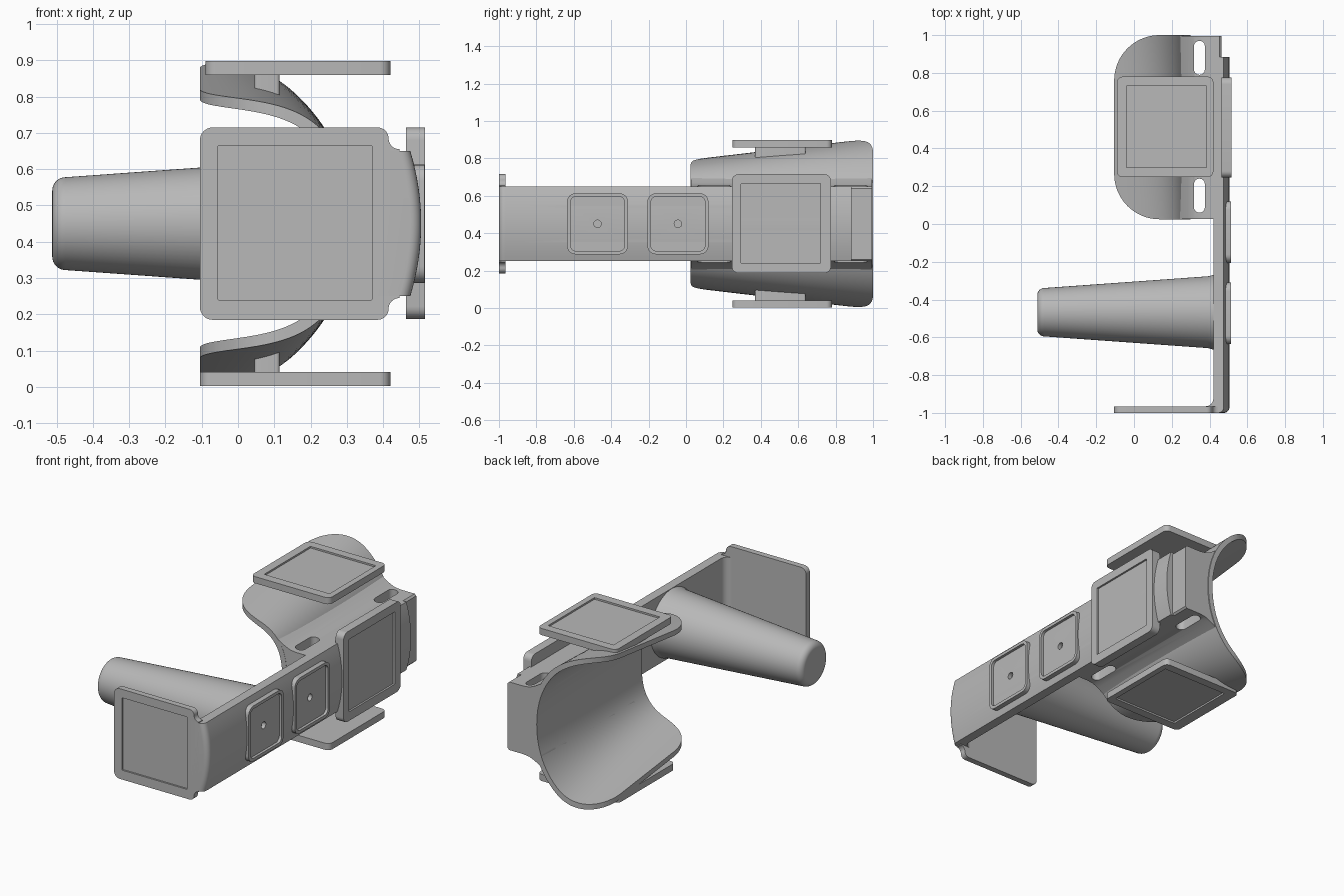
import bpy, bmesh, math
from mathutils import Vector

if "Cube" in bpy.data.objects:
    bpy.data.objects.remove(bpy.data.objects["Cube"], do_unlink=True)

grey = bpy.data.materials.new("plain grey")
grey.use_nodes = True
grey.diffuse_color = (0.48, 0.48, 0.48, 1)
grey.node_tree.nodes["Principled BSDF"].inputs["Base Color"].default_value = grey.diffuse_color
MID = 0.45  # height of the symmetry plane


def skin(name, rings):
    """Closed solid through a list of rings with equal point counts."""
    bm = bmesh.new()
    loops = [[bm.verts.new(p) for p in ring] for ring in rings]
    n = len(loops[0])
    for a, b in zip(loops, loops[1:]):
        for i in range(n):
            j = (i + 1) % n
            bm.faces.new((a[i], a[j], b[j], b[i]))
    bm.faces.new(loops[0])
    bm.faces.new(loops[-1])
    bmesh.ops.recalc_face_normals(bm, faces=bm.faces)
    mesh = bpy.data.meshes.new(name)
    bm.to_mesh(mesh)
    bm.free()
    mesh.materials.append(grey)
    ob = bpy.data.objects.new(name, mesh)
    bpy.context.collection.objects.link(ob)
    return ob


def place(axis, u, v, d):
    return Vector({"X": (d, u, v), "Y": (u, d, v), "Z": (u, v, d)}[axis])


def arc(cx, cy, r, a0, a1, n=8):
    angles = [math.radians(a0 + (a1 - a0) * i / n) for i in range(n + 1)]
    return [(cx + r * math.cos(a), cy + r * math.sin(a)) for a in angles]


def rounded(u0, u1, v0, v1, r, n=6):
    return (arc(u1 - r, v1 - r, r, 0, 90, n) + arc(u0 + r, v1 - r, r, 90, 180, n)
            + arc(u0 + r, v0 + r, r, 180, 270, n) + arc(u1 - r, v0 + r, r, 270, 360, n))


def mirrored(upper):
    """Complete an outline whose lower half mirrors the upper one."""
    return upper + [(x, 2 * MID - z) for x, z in reversed(upper)]


def extrude(name, axis, outline, d0, d1):
    return skin(name, [[place(axis, u, v, d) for u, v in outline] for d in (d0, d1)])


def activate(ob):
    bpy.ops.object.select_all(action="DESELECT")
    ob.select_set(True)
    bpy.context.view_layer.objects.active = ob


def boolean(ob, cutter, operation="DIFFERENCE"):
    mod = ob.modifiers.new("cut", "BOOLEAN")
    mod.operation, mod.object, mod.solver = operation, cutter, "EXACT"
    activate(ob)
    bpy.ops.object.modifier_apply(modifier=mod.name)


def discard(*cutters):
    for c in cutters:
        bpy.data.objects.remove(c, do_unlink=True)


# Long bar with a domed outer face and a rounded front bend
def bar_ring(y):
    t = y + 1
    bend = 0.03 - math.sqrt(max(0, 0.03 ** 2 - (0.03 - t) ** 2)) if t < 0.03 else 0
    s = min(max(t - 0.035, 0), 0.04)
    inner = 0.42 - (0.04 - math.sqrt(0.04 ** 2 - (0.04 - s) ** 2))
    ring = [(inner, y, 0.25)]
    for i in range(17):
        k = i / 8 - 1
        ring.append((0.505 - 0.03 * k * k - bend, y, MID + 0.2 * k))
    return ring + [(inner, y, 0.65)]


stations = [-1 + 0.03 * (1 - math.cos(math.pi / 2 * i / 6)) for i in range(7)]
stations += [-0.965 + 0.04 * (1 - math.cos(math.pi / 2 * i / 6)) for i in range(7)] + [0.885]
bar = skin("long_bar", [bar_ring(y) for y in stations])

# Front plate with notched neck, symmetric about the middle height
upper = (arc(0.445, 0.685, 0.03, 270, 180) + arc(0.385, 0.685, 0.03, 0, 90)
         + arc(-0.07, 0.68, 0.035, 90, 180))
front_plate = extrude("front_plate", "Y", mirrored(upper), -1, -0.965)
cut = extrude("cutter", "Y", rounded(-0.055, 0.37, 0.24, 0.665, 0.003), -1.1, -0.99)
boolean(front_plate, cut)
discard(cut)

# Large recessed pad on the outer side of the bar
side_pad = extrude("side_pad", "X", rounded(0.245, 0.775, 0.187, 0.715, 0.035), 0.463, 0.515)
cut = extrude("cutter", "X", rounded(0.295, 0.72, 0.24, 0.665, 0.003), 0.504, 0.7)
boolean(side_pad, cut)
boolean(bar, cut)
discard(cut)

# Two small framed pads with a centre hole
for name, y in (("front_small_pad", -0.473), ("rear_small_pad", -0.043)):
    pad = extrude(name, "X", rounded(y - 0.163, y + 0.163, 0.287, 0.613, 0.045), 0.47, 0.514)
    cut = extrude("cutter", "X", rounded(y - 0.145, y + 0.145, 0.305, 0.595, 0.03), 0.498, 0.7)
    hole = extrude("cutter", "X", arc(y, MID, 0.02, 0, 345, 23), 0.475, 0.7)
    for target in (pad, bar):
        boolean(target, cut)
        boolean(target, hole)
    discard(cut, hole)

# Tapered grip
profile = [(0.43, 0.198), (0.415, 0.197), (0.405, 0.193), (0.39, 0.19)]
profile += [(x, r) for x, r in arc(-0.475, 0.091, 0.037, 90, 180)]
grip = skin("grip", [[(x, -0.467 + r * math.cos(a), MID + r * math.sin(a))
                      for a in [math.tau * i / 64 for i in range(64)]] for x, r in profile])


# U-shaped cuff: squarer and lower at the front, rounder and taller at the rear
def cuff_curve(y, shrink):
    depth, half, power = 0.4 - shrink, 0.34 + 0.117 * y - shrink, 2 / (3 - 0.9 * y)
    pts = []
    for i in range(65):
        t = math.pi * i / 64
        c = math.cos(t)
        pts.append((-0.1 + depth * abs(math.sin(t)) ** power, y,
                    MID + half * math.copysign(abs(c) ** power, c)))
    return [(-0.3, y, MID + half)] + pts + [(-0.3, y, MID - half)]


ends = [-0.05 + 1.1 * i / 12 for i in range(13)]
cuff = skin("cuff", [cuff_curve(y, 0) + cuff_curve(y, 0.03)[::-1] for y in ends])
hollow = skin("cutter", [cuff_curve(y, 0.03) for y in ends])
outline = extrude("cutter", "Z", rounded(-0.105, 1, 0.025, 1, 0.24, 16), -0.5, 1.5)
boolean(cuff, outline, "INTERSECT")
discard(outline)

# Solid mount joining cuff and bar, blended into the cuff and pierced by strap slots
blend = [(0.462, 0.64), (0.452, 0.65), (0.36, 0.65), (0.32, 0.655), (0.285, 0.67), (0.24, 0.697)]
mount = extrude("cuff_mount", "Y", mirrored(blend), 0.026, 0.995)
boolean(mount, hollow)
for y0, y1 in ((0.06, 0.24), (0.79, 0.97)):
    slot = extrude("cutter", "Z", rounded(0.318, 0.375, y0, y1, 0.028), -0.5, 1.5)
    boolean(mount, slot)
    discard(slot)

# Upper and lower pads on short posts
for name, sign, x0 in (("upper", 1, -0.09), ("lower", -1, -0.105)):
    def z(height):
        return MID + sign * height
    pad = extrude(name + "_pad", "Z", rounded(x0, 0.42, 0.248, 0.78, 0.03), z(0.409), z(0.448))
    cut = extrude("cutter", "Z", rounded(-0.04, 0.385, 0.3, 0.73, 0.003), z(0.438), z(0.6))
    boolean(pad, cut)
    discard(cut)
    post = extrude(name + "_post", "Z", rounded(0.045, 0.115, 0.37, 0.64, 0.01), z(0.345), z(0.412))
    boolean(post, hollow)
discard(hollow)

# Smooth the curved faces, keep the edges crisp
for ob in list(bpy.context.collection.objects):
    if ob.type == "MESH" and grey.name in ob.data.materials:
        activate(ob)
        bpy.ops.object.shade_smooth_by_angle(angle=math.radians(30))
